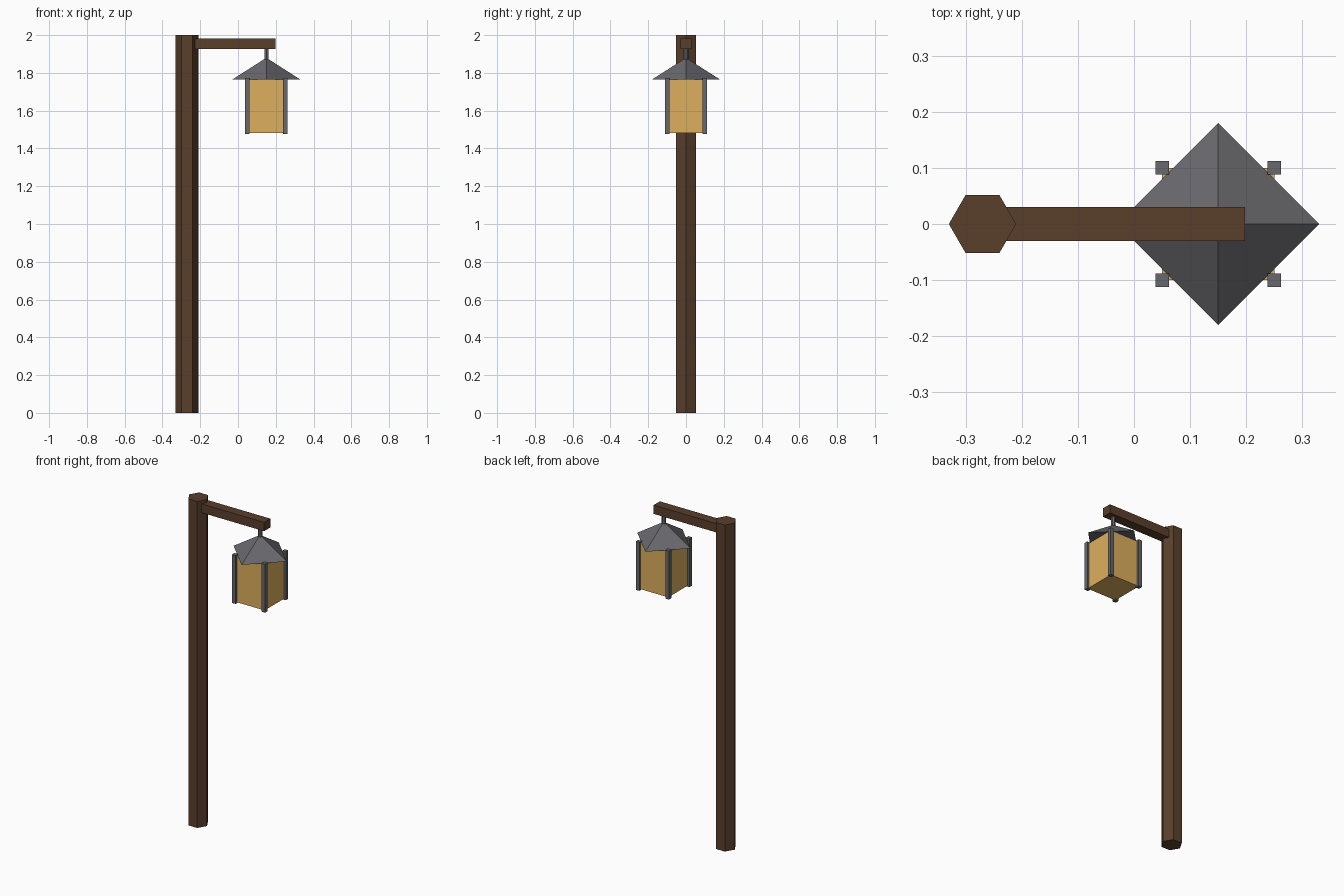
import bpy
from math import radians

if "Cube" in bpy.data.objects:
    bpy.data.objects.remove(bpy.data.objects["Cube"])


def material(name, rgb):
    m = bpy.data.materials.new(name)
    m.diffuse_color = (*rgb, 1)
    m.use_nodes = True
    m.node_tree.nodes["Principled BSDF"].inputs["Base Color"].default_value = m.diffuse_color
    return m


wood = material("wood", (0.10, 0.05, 0.024))
metal = material("metal", (0.14, 0.14, 0.155))
glass = material("amber_glass", (0.72, 0.43, 0.11))


def finish(name, mat):
    ob = bpy.context.object
    ob.name = name
    ob.data.materials.append(mat)
    return ob


def box(name, lo, hi, mat):
    bpy.ops.mesh.primitive_cube_add(
        size=1, location=[(a + b) / 2 for a, b in zip(lo, hi)])
    bpy.context.object.scale = [b - a for a, b in zip(lo, hi)]
    bpy.ops.object.transform_apply(location=False, rotation=False, scale=True)
    return finish(name, mat)


def prism(name, sides, r1, r2, x, z0, z1, mat, turn=0):
    bpy.ops.mesh.primitive_cone_add(
        vertices=sides, radius1=r1, radius2=r2, depth=z1 - z0,
        location=(x, 0, (z0 + z1) / 2), rotation=(0, 0, radians(turn)))
    return finish(name, mat)


LX = 0.15    # lantern axis
HALF = 0.10  # half width of the lantern body

# Hexagonal post and cross arm
prism("post", 6, 0.06, 0.06, -0.27, 0, 2, wood, 30)
box("arm", (-0.25, -0.03, 1.927), (0.198, 0.03, 1.981), wood)

# Hanger rod and pyramid roof, corners pointing along the axes
prism("hanger", 6, 0.012, 0.012, LX, 1.86, 1.94, metal)
prism("lantern_roof", 4, 0.18, 0, LX, 1.765, 1.88, metal)

# Glass body with four corner bars
box("lantern_glass", (LX - HALF, -HALF, 1.482), (LX + HALF, HALF, 1.765), glass)
B = 0.012
for sx in (-1, 1):
    for sy in (-1, 1):
        cx, cy = LX + sx * HALF, sy * HALF
        box("corner_bar", (cx - B, cy - B, 1.476), (cx + B, cy + B, 1.773), metal)
